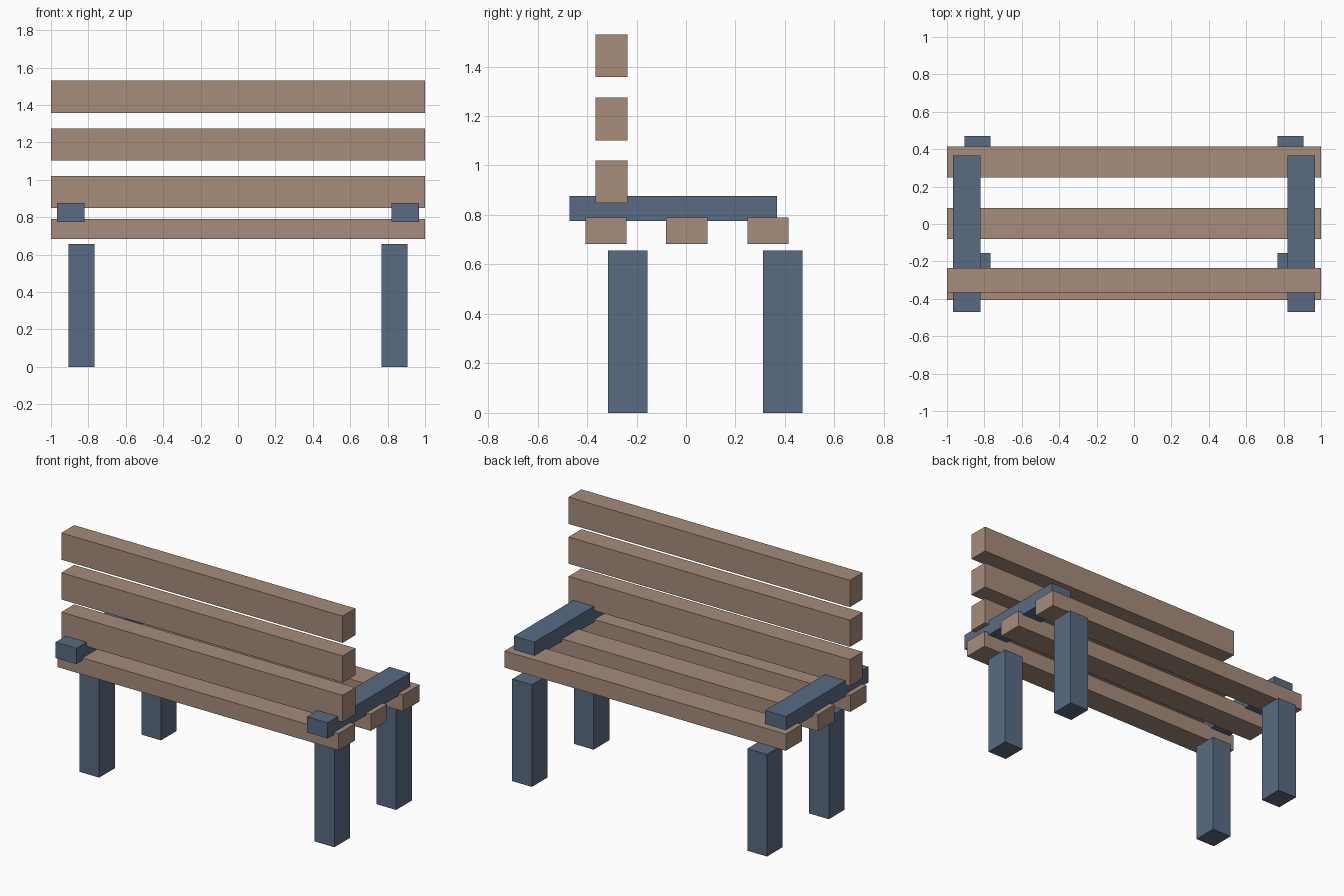
import bpy
import bmesh
from mathutils import Vector

cube = bpy.data.objects.get("Cube")
if cube:
    bpy.data.objects.remove(cube, do_unlink=True)


def make_material(name, rgb):
    mat = bpy.data.materials.new(name)
    mat.use_nodes = True
    color = (*rgb, 1.0)
    mat.diffuse_color = color
    mat.node_tree.nodes["Principled BSDF"].inputs["Base Color"].default_value = color
    return mat


def box(name, x, y, z, mat):
    """Axis-aligned box from (min, max) ranges, with its origin at the centre."""
    lo, hi = (Vector(corner) for corner in zip(x, y, z))
    size = hi - lo
    bm = bmesh.new()
    bmesh.ops.create_cube(bm, size=1)
    bmesh.ops.scale(bm, vec=size, verts=bm.verts)
    mesh = bpy.data.meshes.new(name)
    bm.to_mesh(mesh)
    bm.free()
    mesh.materials.append(mat)
    obj = bpy.data.objects.new(name, mesh)
    obj.location = (lo + hi) / 2
    bpy.context.collection.objects.link(obj)
    return obj


wood = make_material("brown_wood", (0.381, 0.262, 0.195))
metal = make_material("slate_blue", (0.100, 0.147, 0.227))

FULL_WIDTH = (-1.0, 1.0)

# Seat slats
for part, y in (("back", -0.323), ("middle", 0.003), ("front", 0.332)):
    box(f"seat_slat_{part}", FULL_WIDTH, (y - 0.083, y + 0.083), (0.683, 0.79), wood)

# Backrest slats
for part, z in (("lower", 0.849), ("middle", 1.102), ("upper", 1.358)):
    box(f"backrest_slat_{part}", FULL_WIDTH, (-0.366, -0.236), (z, z + 0.172), wood)

# Legs and armrests, repeated on both sides
for side, sign in (("left", 1), ("right", -1)):
    leg_x = sorted((sign * 0.766, sign * 0.906))
    for part, y in (("back", -0.315), ("front", 0.312)):
        box(f"leg_{part}_{side}", leg_x, (y, y + 0.159), (0.0, 0.656), metal)
    arm_x = sorted((sign * 0.82, sign * 0.967))
    box(f"armrest_{side}", arm_x, (-0.471, 0.367), (0.775, 0.876), metal)
